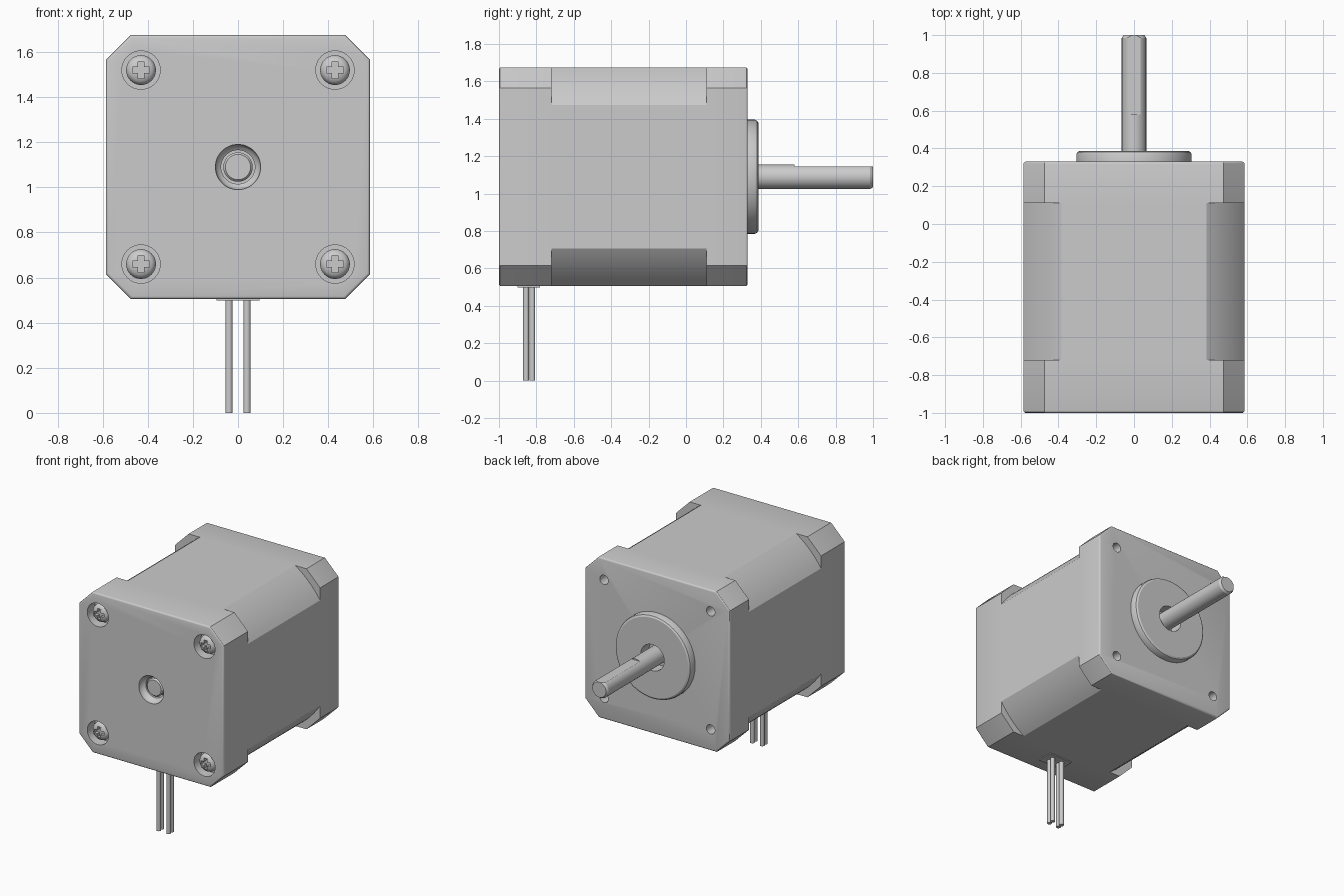
import bpy, bmesh, math

cube = bpy.data.objects.get("Cube")
if cube:
    bpy.data.objects.remove(cube, do_unlink=True)

HALF = 0.585      # half width of the square body
MID = 1.09        # height of the shaft axis
BOLT = 0.43       # bolt offset from the axis
CORNERS = [(sx * BOLT, sz * BOLT) for sx in (-1, 1) for sz in (-1, 1)]

grey = bpy.data.materials.new("plain grey metal")
grey.use_nodes = True
colour = (0.6, 0.6, 0.6, 1)
grey.diffuse_color = colour
bsdf = next(n for n in grey.node_tree.nodes if n.type == "BSDF_PRINCIPLED")
bsdf.inputs["Base Color"].default_value = colour


def finish(name, bm):
    bmesh.ops.recalc_face_normals(bm, faces=bm.faces[:])
    mesh = bpy.data.meshes.new(name)
    bm.to_mesh(mesh)
    bm.free()
    obj = bpy.data.objects.new(name, mesh)
    bpy.context.collection.objects.link(obj)
    mesh.materials.append(grey)
    return obj


def loft(name, rings, bevel_y=None):
    """Skin a list of equal rings and close both ends."""
    bm = bmesh.new()
    loops = [[bm.verts.new(p) for p in ring] for ring in rings]
    n = len(loops[0])
    for a, b in zip(loops, loops[1:]):
        for i in range(n):
            j = (i + 1) % n
            bm.faces.new((a[i], a[j], b[j], b[i]))
    bm.faces.new(loops[0])
    bm.faces.new(loops[-1])
    if bevel_y is not None:
        rim = [e for e in bm.edges
               if all(abs(v.co.y - bevel_y) < 1e-5 for v in e.verts)]
        bmesh.ops.bevel(bm, geom=rim, offset=0.012, segments=3,
                        profile=0.5, affect="EDGES")
    return finish(name, bm)


def prism(name, outline, y0, y1, cx=0, cz=0, bevel_y=None):
    return loft(name, [[(cx + x, y, MID + cz + z) for x, z in outline]
                       for y in (y0, y1)], bevel_y)


def lathe(name, profile, cx=0, cz=0, n=48):
    """Turn (radius, y) points around an axis along y."""
    turn = [math.tau * i / n for i in range(n)]
    return loft(name, [[(cx + r * math.cos(t), y, MID + cz + r * math.sin(t))
                        for t in turn] for r, y in profile])


def cut(obj, cutter):
    mod = obj.modifiers.new("cut", "BOOLEAN")
    mod.operation = "DIFFERENCE"
    mod.solver = "EXACT"
    mod.object = cutter
    bpy.context.view_layer.objects.active = obj
    bpy.ops.object.modifier_apply(modifier=mod.name)
    bpy.data.objects.remove(cutter, do_unlink=True)


def four_way(quarter):
    """Rotate a corner outline through four quarter turns."""
    points = []
    for k in range(4):
        for x, z in quarter:
            for _ in range(k):
                x, z = -z, x
            points.append((x, z))
    return points


# Chamfered end caps and round-cornered middle stack
octagon = four_way([(HALF, 0.475), (0.475, HALF)])
radius = 0.70
start = math.acos(HALF / radius)
sweep = math.pi / 2 - 2 * start
arc = [(radius * math.cos(start + sweep * i / 10),
        radius * math.sin(start + sweep * i / 10)) for i in range(11)]
front_cap = prism("front_cap", octagon, -1, -0.72, bevel_y=-1)
middle = prism("middle_body", four_way(arc), -0.72, 0.11)
back_cap = prism("back_cap", octagon, 0.11, 0.33, bevel_y=0.33)

# Raised pilot boss on the shaft side
boss = lathe("pilot_boss", [(0.305, 0.32), (0.305, 0.368), (0.3, 0.38),
                            (0.288, 0.387)], n=96)

# Bearing recesses around the shaft
for part in (back_cap, boss):
    cut(part, lathe("bore_cutter", [(0.095, 0.29), (0.095, 0.5)]))
cut(front_cap, lathe("bore_cutter", [(0.075, -0.9), (0.075, -0.955),
                                     (0.09, -0.965), (0.1, -0.985),
                                     (0.1, -1.1)]))

# Shaft with rounded ends and a flat on top
shaft = lathe("shaft", [(0.056, -0.965), (0.065, -0.955),
                        (0.065, 0.985), (0.055, 1)])
flat = [(-0.1, 0.055), (0.1, 0.055), (0.1, 0.2), (-0.1, 0.2)]
cut(shaft, prism("flat_cutter", flat, 0.58, 1.1))

# Screws in counterbores at the front, mounting holes at the back
cross = four_way([(0.038, -0.013), (0.038, 0.013), (0.013, 0.013)])
for i, (cx, cz) in enumerate(CORNERS, 1):
    cut(front_cap, lathe("counterbore_cutter",
                         [(0.085, -0.92), (0.085, -1.1)], cx, cz))
    cut(back_cap, lathe("hole_cutter",
                        [(0.034, 0.18), (0.034, 0.5)], cx, cz, 32))
    screw = lathe(f"screw_{i}", [(0.066, -0.915), (0.066, -0.955),
                                 (0.061, -0.97), (0.05, -0.981),
                                 (0.03, -0.988), (0.01, -0.99)], cx, cz, 40)
    cut(screw, prism("cross_cutter", cross, -0.96, -1.1, cx, cz))

# Wire outlet plate and four lead wires underneath
bottom = MID - HALF
bpy.ops.mesh.primitive_cube_add(size=1, location=(0, -0.84, bottom))
outlet = bpy.context.object
outlet.name = "wire_outlet"
outlet.scale = (0.19, 0.12, 0.012)
outlet.data.materials.append(grey)
for x in (-0.04, 0.04):
    for y in (-0.855, -0.822):
        bpy.ops.mesh.primitive_cylinder_add(
            vertices=20, radius=0.016, depth=bottom + 0.02,
            location=(x, y, (bottom + 0.02) / 2))
        wire = bpy.context.object
        wire.name = "lead_wire"
        wire.data.materials.append(grey)

# Smooth shading with sharp edges kept
bpy.ops.object.select_all(action="DESELECT")
for obj in bpy.context.scene.objects:
    if obj.type == "MESH":
        obj.select_set(True)
bpy.context.view_layer.objects.active = middle
bpy.ops.object.shade_smooth_by_angle(angle=math.radians(30))
